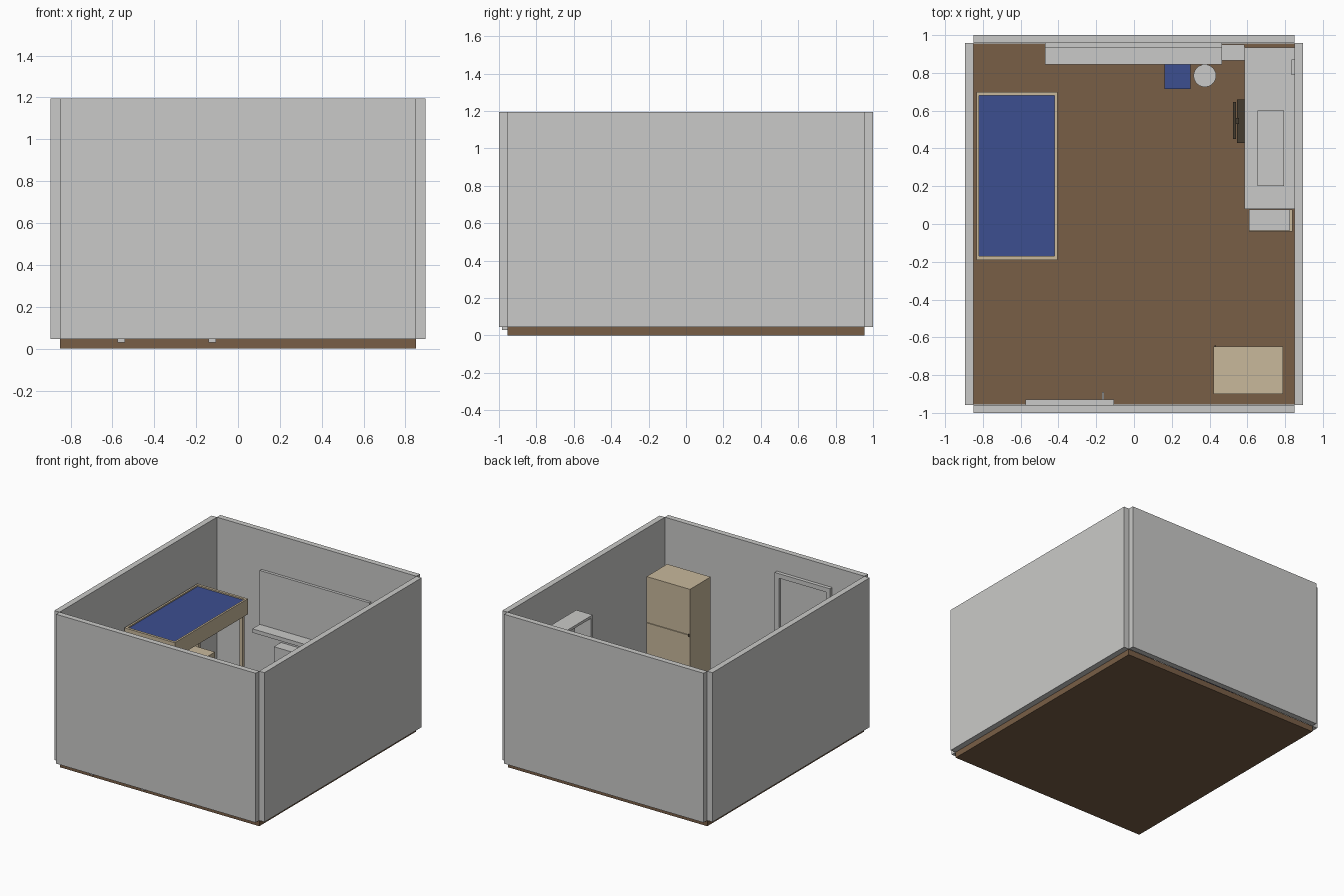
import bpy
import bmesh
from mathutils import Vector

cube = bpy.data.objects.get("Cube")
if cube:
    bpy.data.objects.remove(cube, do_unlink=True)


def material(name, r, g, b):
    m = bpy.data.materials.new(name)
    m.use_nodes = True
    m.diffuse_color = (r, g, b, 1)
    m.node_tree.nodes["Principled BSDF"].inputs["Base Color"].default_value = (r, g, b, 1)
    return m


GREY = material("wall grey", .59, .59, .58)
BROWN = material("floor brown", .19, .112, .061)
TAN = material("light wood", .58, .48, .33)
BLUE = material("blue fabric", .045, .077, .28)
DARK = material("dark brown", .06, .045, .03)


def finish(name, bm, mat):
    mesh = bpy.data.meshes.new(name)
    bm.to_mesh(mesh)
    bm.free()
    mesh.materials.append(mat)
    obj = bpy.data.objects.new(name, mesh)
    bpy.context.collection.objects.link(obj)
    return obj


def box(name, mat, x, y, z):
    """Box spanning three (low, high) ranges."""
    bm = bmesh.new()
    bmesh.ops.create_cube(bm, size=1)
    for v in bm.verts:
        v.co = Vector(r[0] + (c + .5) * (r[1] - r[0]) for c, r in zip(v.co, (x, y, z)))
    return finish(name, bm, mat)


def cylinder(name, mat, centre, r1, r2, z, sides=24):
    bm = bmesh.new()
    bmesh.ops.create_cone(bm, cap_ends=True, segments=sides, radius1=r1, radius2=r2, depth=z[1] - z[0])
    bmesh.ops.translate(bm, verts=bm.verts, vec=(*centre, sum(z) / 2))
    return finish(name, bm, mat)


FLOOR, TOP = .045, 1.195

# Room shell
box("floor", BROWN, (-.85, .85), (-.955, .955), (0, FLOOR))
box("front_wall", GREY, (-.85, .85), (-1, -.957), (FLOOR, TOP))
box("back_wall", GREY, (-.85, .85), (.957, 1), (FLOOR, TOP))
for side, s in (("left", 1), ("right", -1)):
    box(side + "_wall", GREY, sorted((s * .85, s * .895)), (-.957, .957), (FLOOR, TOP))

# Door frame, door leaf and handle
for i, x in enumerate((-.575, -.14)):
    box(f"door_jamb_{i}", GREY, (x, x + .035), (-.985, -.93), (.03, 1.035))
box("door_lintel", GREY, (-.575, -.105), (-.985, -.93), (1, 1.035))
box("door_leaf", GREY, (-.54, -.14), (-.975, -.95), (FLOOR, 1))
box("door_handle", GREY, (-.17, -.158), (-.95, -.89), (.5, .515))

# Window panel, sill and radiator
box("window", GREY, (-.47, .465), (.935, .957), (.48, .895))
box("window_sill", GREY, (-.47, .465), (.845, .957), (.45, .48))
box("radiator", GREY, (-.3, .585), (.865, .95), (.12, .38))

# Loft bed with rails, mattress and posts
BED_X, BED_Y, RAIL = (-.835, -.405), (-.19, .7), (.665, .785)
for i, x in enumerate((BED_X[0], BED_X[1] - .015)):
    box(f"bed_side_rail_{i}", TAN, (x, x + .015), BED_Y, RAIL)
for i, y in enumerate((BED_Y[0], BED_Y[1] - .02)):
    box(f"bed_end_rail_{i}", TAN, BED_X, (y, y + .02), RAIL)
box("mattress", BLUE, (-.82, -.42), (-.17, .68), (.67, .775))
for i, x in enumerate((-.82, -.445)):
    for j, y in enumerate((-.17, .655)):
        box(f"bed_post_{i}{j}", TAN, (x, x + .025), (y, y + .025), (FLOOR, .67))
box("low_dresser", TAN, (-.83, -.616), (0, .6), (FLOOR, .356))

# Wardrobe with two doors
box("wardrobe", TAN, (.42, .79), (-.9, -.655), (FLOOR, .872))
for name, z in (("lower", (FLOOR, .516)), ("upper", (.52, .872))):
    box(f"wardrobe_{name}_door", TAN, (.42, .79), (-.655, -.648), z)
box("wardrobe_handle", DARK, (.425, .435), (-.648, -.643), (.505, .525))

# Desk with end panels
box("desk_top", GREY, (.585, .85), (.08, .935), (.44, .465))
for i, y in enumerate((.08, .91)):
    box(f"desk_panel_{i}", GREY, (.6, .845), (y, y + .025), (FLOOR, .44))

# Open shelf standing on the desk
SX, SY = (.655, .795), (.2, .6)
box("shelf_top", GREY, SX, SY, (.917, .937))
box("shelf_middle", GREY, SX, SY, (.68, .7))
for i, y in enumerate((SY[0], SY[1] - .02)):
    box(f"shelf_side_{i}", GREY, SX, (y, y + .02), (.465, .917))

# Drawer unit beside the desk
box("drawer_unit", TAN, (.61, .84), (-.04, .078), (FLOOR, .42))
box("drawer_unit_top", GREY, (.61, .825), (-.034, .078), (.42, .428))
box("wall_socket", GREY, (.835, .85), (.79, .87), (.55, .63))

# Desk chair
box("chair_seat", DARK, (.545, .74), (.43, .66), (.24, .27))
box("chair_back", DARK, (.525, .54), (.45, .645), (.3, .55))
box("chair_spine", DARK, (.53, .555), (.53, .56), (.24, .4))
cylinder("chair_column", DARK, (.64, .545), .015, .015, (.07, .24), 12)
box("chair_foot_across", DARK, (.55, .73), (.53, .56), (FLOOR, .07))
box("chair_foot_along", DARK, (.625, .655), (.455, .635), (FLOOR, .07))

# Bins on the floor
box("blue_bin", BLUE, (.162, .3), (.715, .855), (FLOOR, .22))
bin_ = cylinder("round_bin", GREY, (.375, .785), .05, .06, (FLOOR, .22))
bpy.context.view_layer.objects.active = bin_
bin_.select_set(True)
bpy.ops.object.shade_smooth_by_angle()
